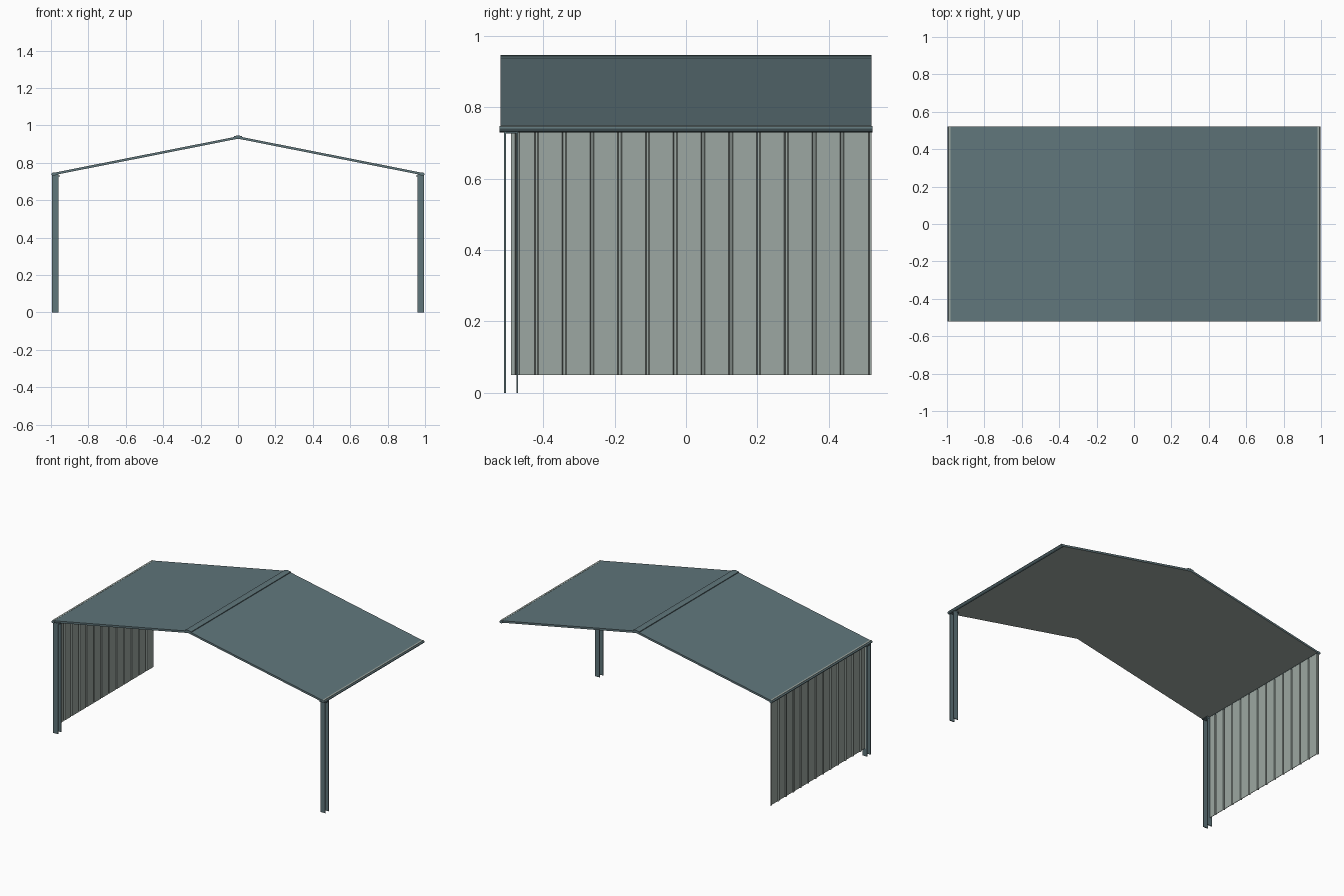
import bpy, bmesh, math

if "Cube" in bpy.data.objects:
    bpy.data.objects.remove(bpy.data.objects["Cube"])


def material(name, rgb):
    m = bpy.data.materials.new(name)
    m.diffuse_color = (*rgb, 1)
    m.use_nodes = True
    m.node_tree.nodes["Principled BSDF"].inputs["Base Color"].default_value = m.diffuse_color
    return m


teal = material("slate_teal", (0.117, 0.181, 0.198))
pale = material("pale_grey_green", (0.335, 0.39, 0.36))


def extrude(name, pts, start, end, axis, mats, rule=None):
    """Extrude a closed outline: (x, z) along y, or (x, y) along z."""
    bm = bmesh.new()
    if axis == 'y':
        place = lambda p, t: (p[0], t, p[1])
    else:
        place = lambda p, t: (p[0], p[1], t)
    a = [bm.verts.new(place(p, start)) for p in pts]
    b = [bm.verts.new(place(p, end)) for p in pts]
    n = len(pts)
    bm.faces.new(a)
    bm.faces.new(b[::-1])
    for i in range(n):
        j = (i + 1) % n
        bm.faces.new((a[i], b[i], b[j], a[j]))
    bmesh.ops.recalc_face_normals(bm, faces=bm.faces)
    if rule:
        for f in bm.faces:
            f.material_index = rule(f)
    me = bpy.data.meshes.new(name)
    bm.to_mesh(me)
    bm.free()
    for m in mats:
        me.materials.append(m)
    ob = bpy.data.objects.new(name, me)
    bpy.context.collection.objects.link(ob)
    return ob


def box(name, x0, x1, y0, y1, z0, z1, mat):
    return extrude(name, [(x0, y0), (x1, y0), (x1, y1), (x0, y1)], z0, z1, 'z', [mat])


Y = 0.52
for s, side in ((-1, "left"), (1, "right")):
    # sloping roof panel, pale underneath
    extrude(side + "_roof_panel",
            [(0, 0.942), (s * 0.985, 0.747), (s * 0.985, 0.734), (0, 0.929)],
            -Y, Y, 'y', [teal, pale], lambda f: 1 if f.normal.z < -0.5 else 0)
    # rounded gutter along the eave
    ring = [(s * (0.986 + 0.012 * math.cos(a)), 0.739 + 0.009 * math.sin(a))
            for a in (i * math.tau / 12 for i in range(12))]
    extrude(side + "_gutter", ring, -Y - 0.002, Y + 0.002, 'y', [teal])
    # pale lining strip on the gutter
    box(side + "_gutter_lining", *sorted((s * 0.98, s * 0.992)), -Y, Y, 0.7455, 0.749, pale)
    # paired post plates joined by a head plate
    for y, where in ((-0.507, "front"), (-0.473, "rear")):
        box(f"{side}_post_{where}_plate", *sorted((s * 0.96, s * 0.994)),
            y - 0.0025, y + 0.0025, 0, 0.738, teal)
    box(side + "_post_head", *sorted((s * 0.952, s * 0.994)), -0.51, -0.47, 0.726, 0.731, teal)

# ridge cap
extrude("ridge_cap", [(-0.022, 0.938), (-0.022, 0.943), (0, 0.947), (0.022, 0.943),
                      (0.022, 0.938), (0, 0.942)], -Y, Y, 'y', [teal])

# ribbed wall sheet on the left side
WX, T = -0.976, 0.003
line = [(WX, -0.49)]
for k in range(13):
    y = -0.419 - 0.054 + 0.0 if k == 0 else -0.419 + (k - 1) * 0.0778
    line += [(WX, y - 0.006), (WX - 0.007, y - 0.003), (WX - 0.007, y + 0.003), (WX, y + 0.006)]
line += [(WX, 0.511), (WX - 0.007, 0.514), (WX - 0.007, 0.52)]
outline = line + [(x - T, y) for x, y in reversed(line)]
extrude("ribbed_wall", outline, 0.05, 0.735, 'z', [pale])
